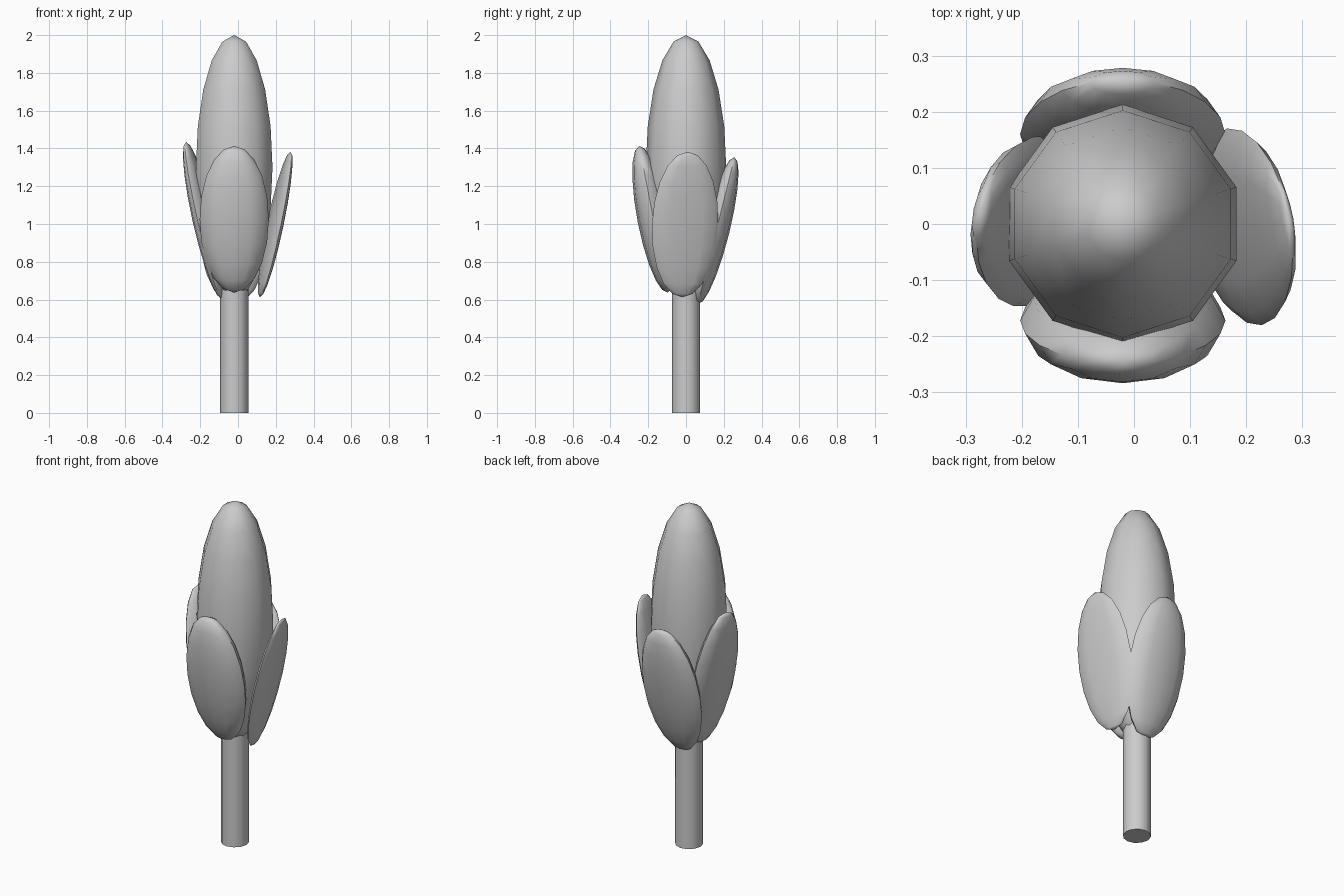
import bpy
from math import radians, pi
from mathutils import Matrix, Vector

if "Cube" in bpy.data.objects:
    bpy.data.objects.remove(bpy.data.objects["Cube"])

CX = -0.02  # axis of stem and bud


def smooth(ob, name):
    ob.name = name
    bpy.ops.object.shade_smooth_by_angle(angle=radians(50))


def ellipsoid(name, segs, rings, size, matrix):
    bpy.ops.mesh.primitive_uv_sphere_add(segments=segs, ring_count=rings, radius=1)
    ob = bpy.context.object
    ob.data.transform(matrix @ Matrix.Diagonal((*size, 1)))
    smooth(ob, name)


# stem
bpy.ops.mesh.primitive_cylinder_add(vertices=12, radius=0.075, depth=0.9, location=(CX, 0, 0.45))
smooth(bpy.context.object, "stem")

# bud
ellipsoid("bud", 10, 10, (0.213, 0.213, 0.7), Matrix.Translation((CX, 0, 1.3)))

# petals: name, centre, heading, outward tilt, (thickness, width, length)
petals = [
    ("front_petal", (CX, -0.172, 1.025), -90, 11, (0.085, 0.183, 0.395)),
    ("back_petal", (CX, 0.16, 0.965), 90, 14, (0.07, 0.183, 0.4)),
    ("right_petal", (0.197, -0.005, 0.997), 10, 12, (0.034, 0.178, 0.394)),
    ("left_petal", (-0.182, 0.005, 1.02), 168, 13, (0.05, 0.155, 0.425)),
]
for name, centre, heading, tilt, size in petals:
    m = (Matrix.Translation(centre) @ Matrix.Rotation(radians(heading), 4, 'Z')
         @ Matrix.Rotation(radians(tilt), 4, 'Y'))
    ellipsoid(name, 12, 10, size, m)
